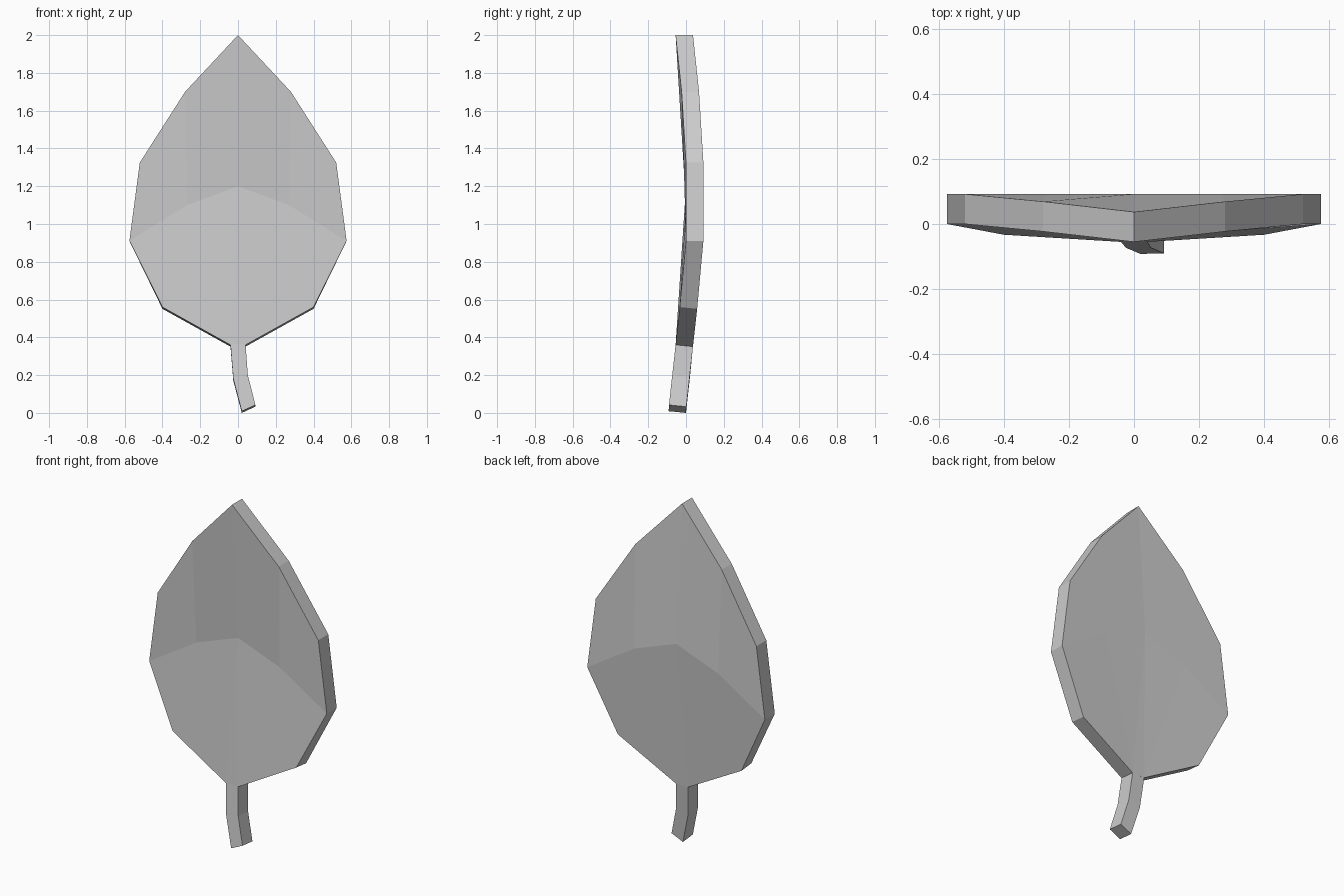
import bpy, bmesh
from mathutils import Vector

THICKNESS = 0.092

cube = bpy.data.objects.get("Cube")
if cube:
    bpy.data.objects.remove(cube, do_unlink=True)

grey = bpy.data.materials.new("plain grey")
grey.use_nodes = True
colour = (0.6, 0.6, 0.6, 1)
grey.diffuse_color = colour
grey.node_tree.nodes["Principled BSDF"].inputs["Base Color"].default_value = colour


def thick_sheet(name, panels):
    """Make a flat-shaded slab from front panels, thickened towards the back."""
    bm = bmesh.new()
    for panel in panels:
        bm.faces.new([bm.verts.new(p) for p in panel])
    bmesh.ops.remove_doubles(bm, verts=bm.verts[:], dist=0.0005)
    grown = bmesh.ops.extrude_face_region(bm, geom=bm.faces[:], use_keep_orig=True)
    for v in grown["geom"]:
        if isinstance(v, bmesh.types.BMVert):
            # the lower half leans, so its back edge drops a little
            v.co += Vector((0, THICKNESS, -0.009 if v.co.z < 0.8 else 0))
    bmesh.ops.recalc_face_normals(bm, faces=bm.faces[:])
    mesh = bpy.data.meshes.new(name)
    bm.to_mesh(mesh)
    bm.free()
    mesh.materials.append(grey)
    obj = bpy.data.objects.new(name, mesh)
    bpy.context.collection.objects.link(obj)
    return obj


# Leaf blade: half outline from tip to base, plus the fold across the middle
tip, shoulder, upper = (0, -0.055, 2), (0.28, -0.023, 1.7), (0.52, 0, 1.325)
widest, lower, base = (0.575, 0, 0.91), (0.4, -0.033, 0.56), (0.04, -0.055, 0.36)
centre, fold = (0, 0, 1.2), (0.27, 0, 1.1)
base_mid = (0, -0.055, 0.36)

half = [
    (tip, shoulder, fold, centre),
    (shoulder, upper, widest, fold),
    (fold, widest, lower, base),
    (centre, fold, base),
    (centre, base, base_mid),
]
mirrored = [[(-x, y, z) for x, y, z in reversed(panel)] for panel in half]
thick_sheet("leaf_blade", half + mirrored)

# Stem: two bent segments below the blade
left = [(-0.04, -0.055, 0.362), (-0.025, -0.073, 0.18), (0.02, -0.092, 0.009)]
right = [(0.04, -0.055, 0.362), (0.052, -0.073, 0.2), (0.092, -0.09, 0.042)]
thick_sheet("stem", [(left[i], right[i], right[i + 1], left[i + 1]) for i in range(2)])
